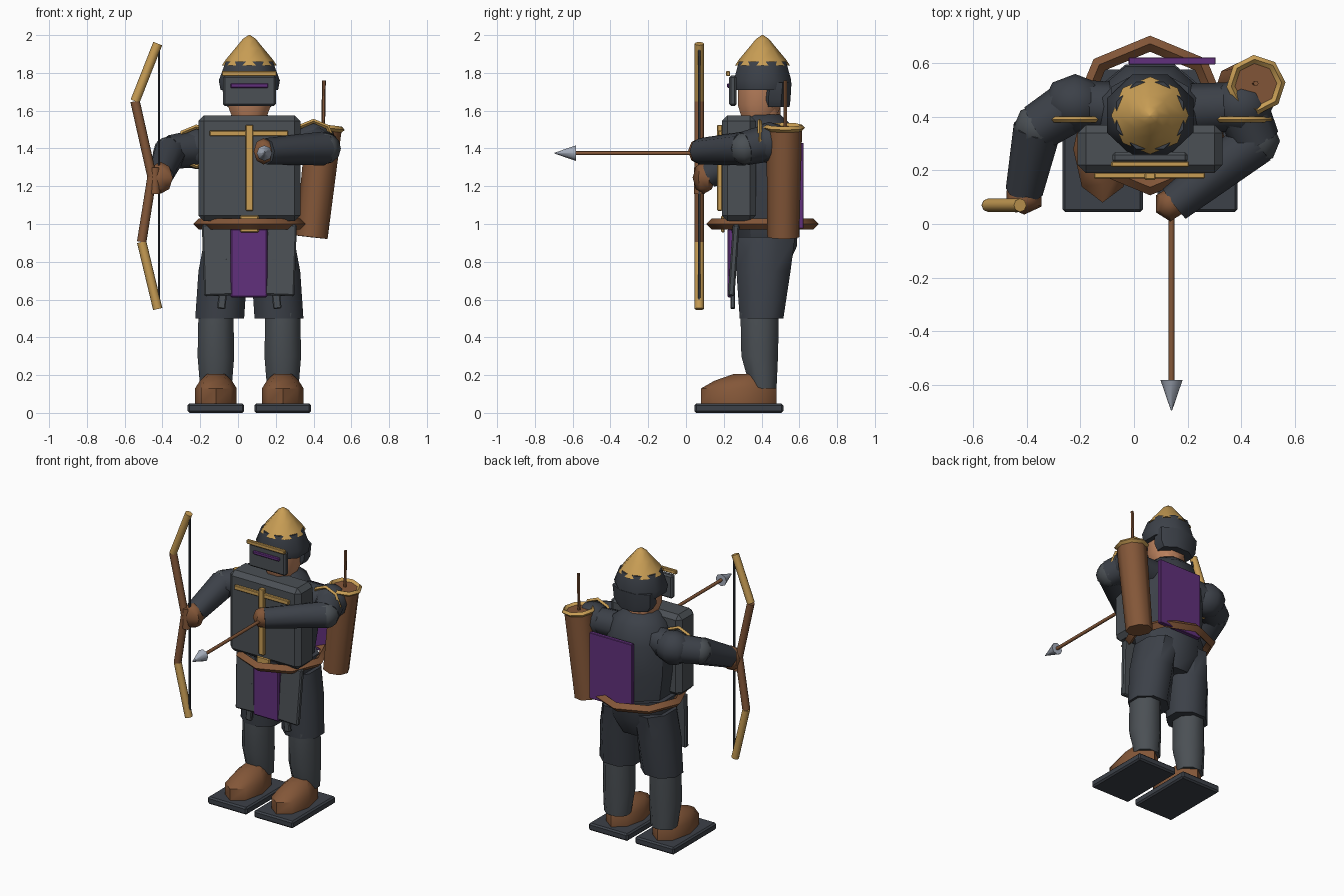
import bpy, bmesh
from math import pi, sin, cos, radians
from mathutils import Vector, Matrix

if "Cube" in bpy.data.objects:
    bpy.data.objects.remove(bpy.data.objects["Cube"])

CX, CY = 0.06, 0.405   # body axis


def mat(name, *rgb):
    m = bpy.data.materials.new(name)
    m.diffuse_color = (*rgb, 1)
    m.use_nodes = True
    m.node_tree.nodes["Principled BSDF"].inputs["Base Color"].default_value = m.diffuse_color
    return m


DARK = mat("dark_cloth", 0.045, 0.052, 0.065)
PLATE = mat("plate", 0.07, 0.08, 0.09)
BROWN = mat("leather", 0.23, 0.095, 0.04)
GOLD = mat("brass", 0.58, 0.34, 0.09)
PURPLE = mat("purple_cloth", 0.12, 0.03, 0.2)
SKIN = mat("skin", 0.5, 0.22, 0.11)
STEEL = mat("steel", 0.38, 0.42, 0.5)


def finish(name, bm, m, smooth=True):
    bmesh.ops.recalc_face_normals(bm, faces=bm.faces)
    me = bpy.data.meshes.new(name)
    bm.to_mesh(me)
    bm.free()
    ob = bpy.data.objects.new(name, me)
    bpy.context.collection.objects.link(ob)
    me.materials.append(m)
    if smooth:
        bpy.ops.object.select_all(action='DESELECT')
        bpy.context.view_layer.objects.active = ob
        ob.select_set(True)
        bpy.ops.object.shade_smooth_by_angle(angle=radians(48))
    return ob


def box(name, lo, hi, m, bevel=0.0, rot=(0, 0, 0)):
    lo, hi = Vector(lo), Vector(hi)
    bm = bmesh.new()
    bmesh.ops.create_cube(bm, size=1)
    bmesh.ops.scale(bm, vec=hi - lo, verts=bm.verts)
    if bevel:
        bmesh.ops.bevel(bm, geom=bm.edges[:], offset=bevel, segments=1, affect='EDGES')
    ob = finish(name, bm, m, False)
    ob.location, ob.rotation_euler = (lo + hi) / 2, rot
    return ob


def loft(name, rings, m, n=8, phase=0.0):
    """Horizontal n-sided rings (x, y, z, rx, ry), capped at both ends."""
    bm = bmesh.new()
    loops = [[bm.verts.new((x + rx * cos(phase + 2 * pi * i / n), y + ry * sin(phase + 2 * pi * i / n), z))
              for i in range(n)] for x, y, z, rx, ry in rings]
    for a, b in zip(loops, loops[1:]):
        for i in range(n):
            j = (i + 1) % n
            bm.faces.new((a[i], a[j], b[j], b[i]))
    bm.faces.new(loops[0])
    bm.faces.new(loops[-1])
    return finish(name, bm, m)


def rod(name, a, b, r1, r2, m, n=8):
    a, b = Vector(a), Vector(b)
    d = b - a
    bm = bmesh.new()
    bmesh.ops.create_cone(bm, cap_ends=True, segments=n, radius1=r1, radius2=r2, depth=d.length,
                          matrix=Matrix.Translation((a + b) / 2) @ d.to_track_quat('Z', 'Y').to_matrix().to_4x4())
    return finish(name, bm, m)


def ball(name, c, s, m, u=8, v=6):
    bm = bmesh.new()
    bmesh.ops.create_uvsphere(bm, u_segments=u, v_segments=v, radius=1,
                              matrix=Matrix.Translation(c) @ Matrix.Diagonal((*s, 1)))
    return finish(name, bm, m)


def ring(name, c, axis, R, r, m, n=8, k=4):
    q = Vector(axis).to_track_quat('Z', 'Y')
    bm = bmesh.new()
    g = [[bm.verts.new(Vector(c) + q @ Vector(((R + r * cos(2 * pi * j / k)) * cos(2 * pi * i / n),
          (R + r * cos(2 * pi * j / k)) * sin(2 * pi * i / n), r * sin(2 * pi * j / k))))
          for j in range(k)] for i in range(n)]
    for i in range(n):
        for j in range(k):
            a, b, t = g[i], g[(i + 1) % n], (j + 1) % k
            bm.faces.new((a[j], b[j], b[t], a[t]))
    return finish(name, bm, m)


# Legs, boots and skirt plates on both sides
for side, s in (("right", -1), ("left", 1)):
    x = CX + s * 0.177
    box(side + "_sole", (x - .15, .045, 0), (x + .15, .515, .05), DARK, 0.01)
    loft(side + "_boot", [(x, .28, .05, .11, .2), (x, .28, .13, .11, .2), (x, .3, .17, .085, .15),
                          (x, .34, .205, .05, .09)], BROWN)
    loft(side + "_shin", [(x, .41, .13, .09, .075), (x, .39, .3, .105, .105), (x, .39, .53, .1, .11)],
         PLATE, phase=pi / 8)
    xt = CX + s * 0.15
    loft(side + "_thigh", [(x - s * .02, .4, .5, .14, .125), (xt - s * .01, .41, .75, .14, .155),
                           (xt - s * .03, .42, .93, .125, .17)], DARK, phase=pi / 8)
    xp = CX + s * 0.165
    box(side + "_skirt_plate", (xp - .08, .235, .62), (xp + .08, .27, 1.0), PLATE, 0.008,
        (radians(-4), radians(s * 2), 0))
    xs = CX + s * 0.135
    box(side + "_hanging_strap", (xs - .022, .235, .55), (xs + .022, .26, .82), PLATE, 0.006,
        (0, radians(-s * 6), 0))

# Torso, belt and chest armour
loft("hips", [(CX, .42, .76, .12, .12), (CX, .42, .88, .22, .18), (CX, .41, 1.02, .24, .2)], DARK, phase=pi / 8)
loft("torso", [(CX, CY, .98, .2, .18), (CX, CY, 1.2, .235, .2), (CX, CY, 1.4, .235, .2),
               (CX, CY, 1.52, .18, .17), (CX, CY, 1.58, .1, .1)], DARK, phase=pi / 8)
ring("belt", (CX, CY, 1.0), (0, 0, 1), .268, .03, BROWN)
box("belt_buckle", (.01, .185, .955), (.11, .205, 1.045), GOLD, 0.006)
box("chest_plate", (-.21, .19, 1.015), (.33, .37, 1.575), PLATE, 0.03)
box("chest_trim_vertical", (.04, .165, 1.07), (.08, .192, 1.525), GOLD, 0.004)
box("chest_trim_cross", (-.15, .17, 1.465), (.265, .192, 1.495), GOLD, 0.004)
box("front_tabard", (-.04, .22, .61), (.155, .255, .975), PURPLE, 0.008)
box("back_cloth", (-.02, .595, .975), (.305, .622, 1.43), PURPLE, 0.003)

# Head, helmet and visor
loft("neck", [(CX, .41, 1.54, .09, .09), (CX, .4, 1.62, .1, .1)], SKIN)
loft("face", [(CX, .385, 1.57, .1, .1), (CX, .39, 1.63, .125, .125), (CX, .39, 1.73, .13, .125)],
     SKIN, phase=pi / 8)
loft("helmet", [(CX, CY, 1.71, .165, .155), (CX, CY, 1.76, .175, .165), (CX, CY, 1.86, .135, .135)],
     DARK, phase=pi / 8)
loft("helmet_nape", [(CX, .47, 1.62, .125, .085), (CX, .47, 1.66, .15, .09), (CX, .48, 1.75, .155, .085)],
     DARK, phase=pi / 8)
loft("helmet_cap", [(CX, CY, 1.84, .145, .145), (CX, CY, 1.87, .125, .125), (CX, CY, 1.93, .075, .075),
                    (CX, CY, 1.98, .034, .034), (CX, CY, 2.0, .004, .004)], GOLD)
box("visor", (-.08, .228, 1.625), (.2, .268, 1.785), PLATE, 0.01)
box("visor_slit", (-.04, .218, 1.72), (.16, .235, 1.745), PURPLE, 0.005)
box("visor_brow", (-.085, .212, 1.783), (.205, .234, 1.81), GOLD, 0.004)

# Arms: shoulder, elbow and hand positions
arms = {"right": ((-.22, .45, 1.40), (-.36, .36, 1.38), (-.41, .12, 1.26)),
        "left": ((.40, .44, 1.43), (.455, .31, 1.4), (.15, .075, 1.385))}
for side, (sh, el, ha) in arms.items():
    ball(side + "_shoulder_guard", sh, (.12, .11, .11), DARK)
    rod(side + "_collar", (CX, .42, 1.43), sh, .1, .09, DARK)
    rod(side + "_upper_arm", sh, el, .1, .09, DARK)
    ball(side + "_elbow", el, (.09, .09, .085), PLATE)
    rod(side + "_forearm", el, ha, .09, .07, DARK)
    ring(side + "_shoulder_trim", (sh[0], .39, sh[2] + .01), (0, 1, 0), .105, .012, GOLD)
ball("right_hand", (-.41, .095, 1.245), (.075, .06, .085), BROWN, 6, 4)
ball("left_hand", (.135, .075, 1.385), (.06, .065, .07), BROWN, 6, 4)

# Bow: brass outer limbs, leather inner limbs, string
Y = .07
bow = [(-.425, Y, 1.955), (-.545, Y, 1.65), (-.455, Y, 1.25), (-.51, Y, .905), (-.425, Y, .55)]
for i, (a, b) in enumerate(zip(bow, bow[1:])):
    outer = i in (0, 3)
    rod(("bow_tip_limb_" if outer else "bow_inner_limb_") + str(i), a, b, .025, .025, GOLD if outer else BROWN)
rod("bow_grip", (-.44, Y, 1.16), (-.44, Y, 1.3), .028, .028, BROWN)
rod("bow_string", (-.418, Y, .56), (-.418, Y, 1.945), .007, .007, DARK, 6)

# Drawn arrow
rod("arrow_shaft", (.14, .06, 1.375), (.14, -.6, 1.375), .011, .011, BROWN)
rod("arrow_head", (.14, -.583, 1.375), (.14, -.697, 1.375), .041, .002, STEEL)

# Quiver with a spare arrow
q0, q1 = (.39, .515, .93), (.455, .52, 1.51)
rod("quiver", q0, q1, .085, .095, BROWN)
ring("quiver_rim", q1, Vector(q1) - Vector(q0), .095, .016, GOLD)
rod("spare_arrow", (.45, .525, 1.45), (.455, .525, 1.76), .01, .01, BROWN, 6)
